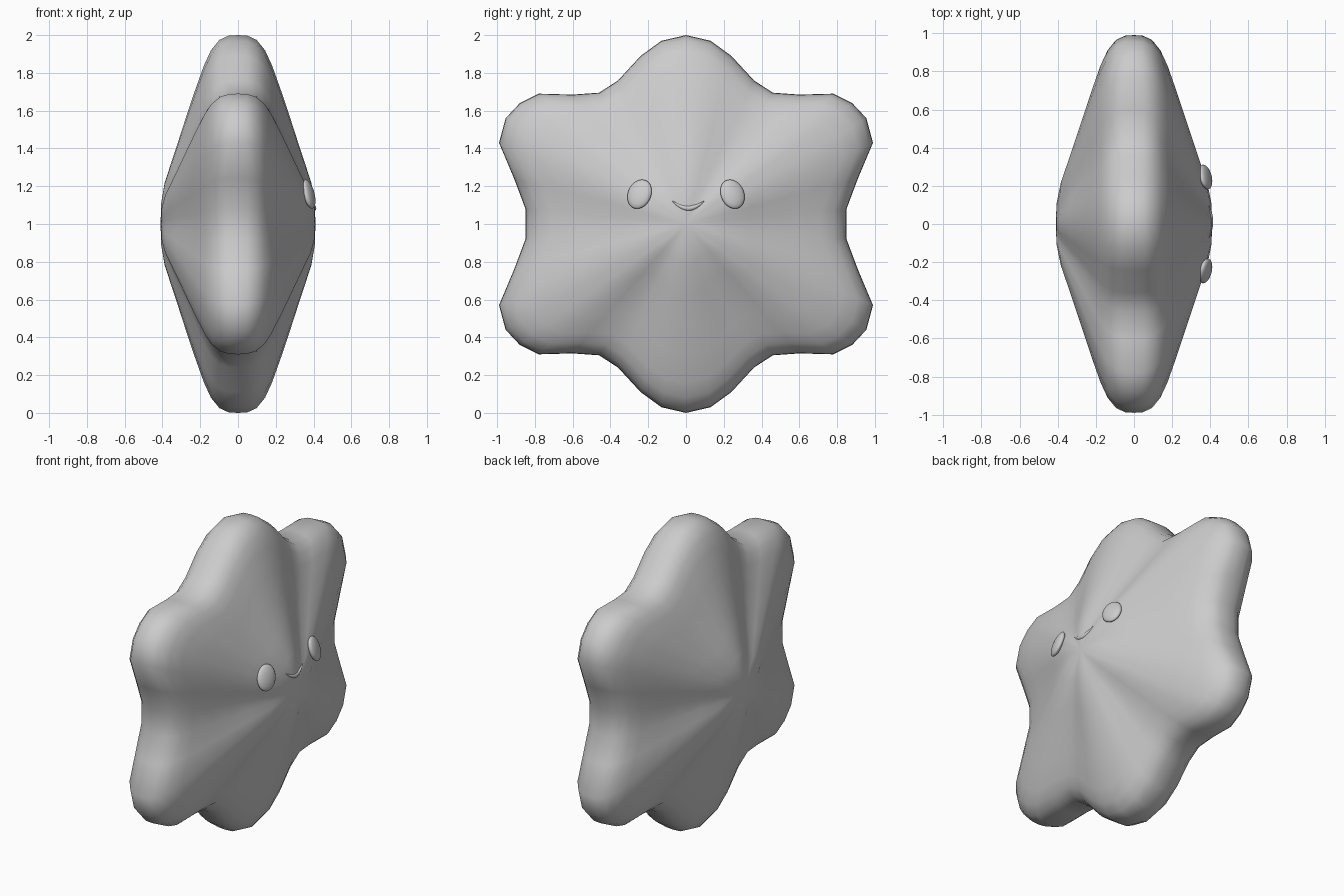
import bpy
import bmesh
from math import sin, cos, pi, tau
from mathutils import Matrix, Vector

cube = bpy.data.objects.get("Cube")
if cube:
    bpy.data.objects.remove(cube, do_unlink=True)

grey = bpy.data.materials.new("soft grey")
grey.use_nodes = True
colour = (0.6, 0.6, 0.6, 1)
grey.diffuse_color = colour
grey.node_tree.nodes["Principled BSDF"].inputs["Base Color"].default_value = colour


def add_mesh(name, bm):
    bmesh.ops.recalc_face_normals(bm, faces=bm.faces[:])
    for face in bm.faces:
        face.smooth = True
    mesh = bpy.data.meshes.new(name)
    bm.to_mesh(mesh)
    bm.free()
    mesh.materials.append(grey)
    obj = bpy.data.objects.new(name, mesh)
    bpy.context.collection.objects.link(obj)
    return obj


# Star outline: one quarter (y, height above centre), mirrored all round
quarter = [(0, 1), (.13, .97), (.24, .89), (.36, .76), (.46, .695), (.6, .685), (.78, .69),
           (.88, .64), (.955, .56), (.99, .43), (.91, .24), (.85, .08)]
half = quarter + [(y, -z) for y, z in reversed(quarter)]
outline = half + [(-y, z) for y, z in reversed(half[1:-1])]

# Puffy thickness: (distance out, half thickness)
puff = [(0, .41), (.11, .407), (.22, .388), (.38, .335), (.55, .28), (.7, .23), (.84, .18),
        (.92, .143), (.975, .098), (.997, .05), (1, 0)]


def thickness(u):
    for (a, ha), (b, hb) in zip(puff, puff[1:]):
        if u <= b:
            return ha + (hb - ha) * (u - a) / (b - a)
    return 0


def skin_depth(t, radius):
    # A round dome in the middle that turns into the star shape at the rim
    u = t * (radius * (1 - t) + t)
    valley = max(0, min(1, (1 - radius) / .17))
    return thickness(u) * (1 - .08 * valley * sin(pi * t ** 1.6))


bm = bmesh.new()
count = len(outline)
rim = [bm.verts.new((0, y, z + 1)) for y, z in outline]
for side in (1, -1):
    rings = [[bm.verts.new((side * skin_depth(t, Vector((y, z)).length), y * t, z * t + 1))
              for y, z in outline] for t, h in puff[1:-1]]
    rings.append(rim)
    centre = bm.verts.new((side * puff[0][1], 0, 1))
    for i in range(count):
        j = (i + 1) % count
        bm.faces.new((centre, rings[0][i], rings[0][j]))
        for inner, outer in zip(rings, rings[1:]):
            bm.faces.new((inner[i], outer[i], outer[j], inner[j]))
add_mesh("star_body", bm)

# Oval eyes lying on the curved face
for name, side in (("left_eye", 1), ("right_eye", -1)):
    normal = Vector((1, .3 * side, .3)).normalized()
    up = Vector((0, -.3 * side, 1))
    up = (up - normal * up.dot(normal)).normalized()
    across = up.cross(normal)
    basis = Matrix((normal * .025, across * .065, up * .081)).transposed().to_4x4()
    basis.translation = (.375, .246 * side, 1.158)
    bm = bmesh.new()
    bmesh.ops.create_uvsphere(bm, u_segments=24, v_segments=14, radius=1, matrix=basis)
    add_mesh(name, bm)

# Smiling mouth: a crescent tube tapering to both corners
bm = bmesh.new()
steps, sides = 14, 10
loops = []
for i in range(steps + 1):
    s = 2 * i / steps - 1
    middle = Vector((.4 - .008 * s * s, .012 + .084 * s, 1.083 + .038 * s * s))
    size = .003 + .012 * (1 - s * s)
    loops.append([bm.verts.new(middle + Vector((size * cos(a), 0, size * sin(a))))
                  for a in (tau * k / sides for k in range(sides))])
for one, two in zip(loops, loops[1:]):
    for k in range(sides):
        m = (k + 1) % sides
        bm.faces.new((one[k], one[m], two[m], two[k]))
bm.faces.new(loops[0])
bm.faces.new(loops[-1])
add_mesh("mouth", bm)
